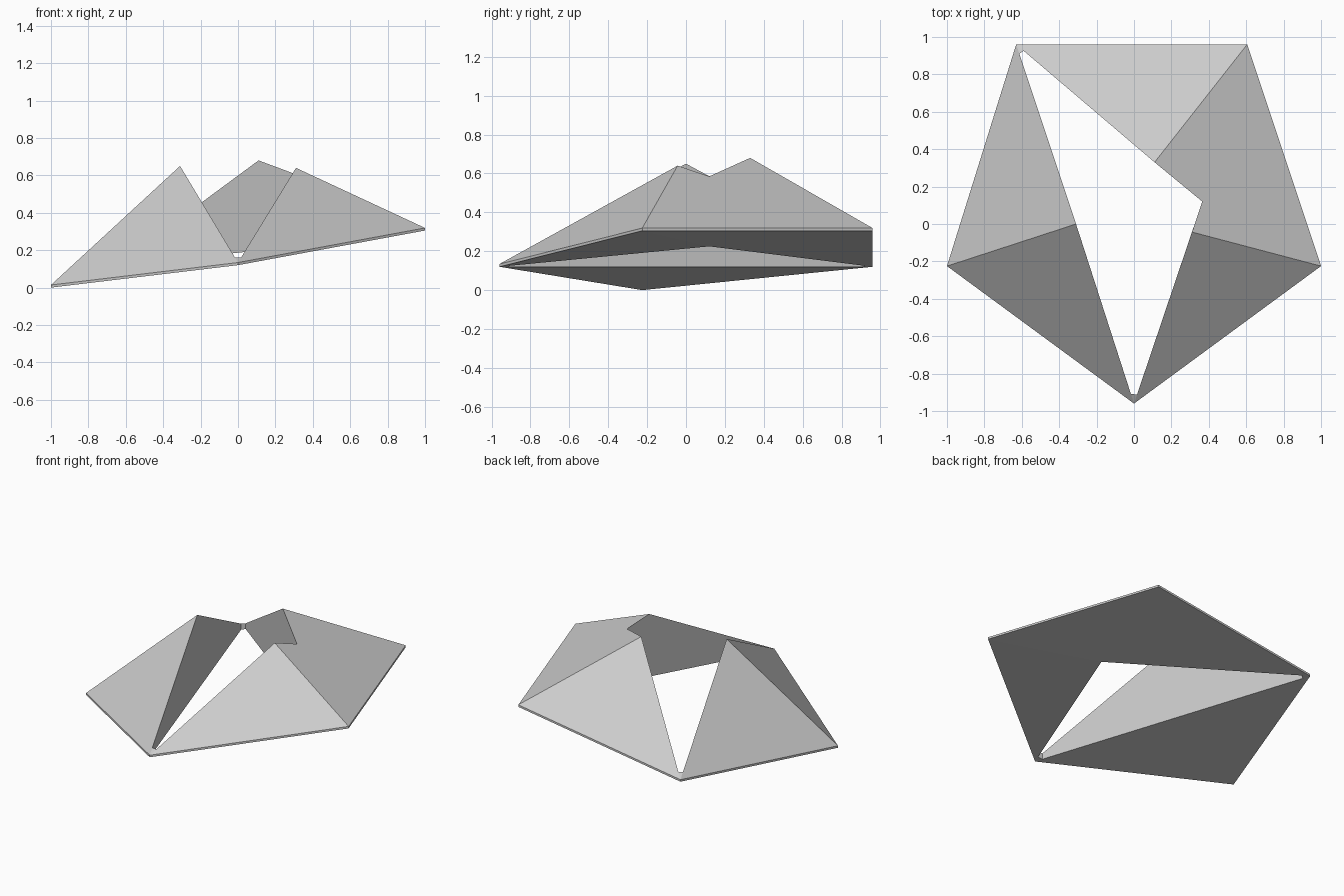
import bpy
import bmesh
from mathutils import Vector

cube = bpy.data.objects.get("Cube")
if cube:
    bpy.data.objects.remove(cube, do_unlink=True)

RIM = Vector((0, 0, 0.014))   # height of the thin outer edge
TIP = 0.053                   # where the slit stops short of the outer corners

# Underside outline of the folded pentagon
low = {
    "front": Vector((0, -0.96, 0.12)),
    "right": Vector((-1, -0.225, 0)),
    "back_right": Vector((-0.63, 0.96, 0.12)),
    "back_left": Vector((0.605, 0.96, 0.305)),
    "left": Vector((1, -0.225, 0.305)),
}
outline = list(low)
pts = {name + "_low": p for name, p in low.items()}
pts.update({name: p + RIM for name, p in low.items()})

# Peaks around the opening, and the notch where two inner walls meet
pts["peak_right"] = Vector((-0.31, 0, 0.65))
pts["peak_back"] = Vector((0.11, 0.33, 0.68))
pts["peak_left"] = Vector((0.31, -0.043, 0.64))
pts["notch"] = Vector((0.365, 0.12, 0.585))
pts["notch_low"] = Vector((0.365, 0.12, 0.225))


def slit_end(name, corner, peak, floor_end):
    """Top and bottom points where an inner wall stops near a corner."""
    top = pts[corner].lerp(pts[peak], TIP)
    a, b = pts[corner + "_low"], pts[floor_end + "_low"]
    t = (top.y - a.y) / (b.y - a.y)
    pts[name] = top
    pts[name + "_low"] = Vector((top.x, top.y, a.z + t * (b.z - a.z)))


slit_end("front_a", "front", "peak_right", "back_right")
slit_end("front_b", "front", "peak_left", "notch")
slit_end("back_a", "back_right", "peak_right", "front")
slit_end("back_b", "back_right", "peak_back", "notch")

faces = [
    # sloping outer panels
    "front front_a peak_right right",
    "right peak_right back_a back_right",
    "back_right back_b peak_back back_left",
    "back_left peak_back notch peak_left left",
    "left peak_left front_b front",
    "front front_b front_a",
    "back_right back_a back_b",
    # upright inner walls
    "front_a_low back_a_low back_a peak_right front_a",
    "back_a_low back_b_low back_b back_a",
    "back_b_low notch_low notch peak_back back_b",
    "notch_low front_b_low front_b peak_left notch",
    "front_b_low front_a_low front_a front_b",
    # underside
    "front_low right_low back_right_low back_a_low front_a_low",
    "front_low front_b_low notch_low left_low",
    "left_low notch_low back_left_low",
    "back_left_low notch_low back_b_low back_right_low",
    "front_low front_a_low front_b_low",
    "back_right_low back_b_low back_a_low",
]
# thin outer rim
for a, b in zip(outline, outline[1:] + outline[:1]):
    faces.append(f"{a} {b} {b}_low {a}_low")

bm = bmesh.new()
verts = {name: bm.verts.new(p) for name, p in pts.items()}
for face in faces:
    bm.faces.new([verts[n] for n in face.split()])
bmesh.ops.recalc_face_normals(bm, faces=bm.faces[:])
mesh = bpy.data.meshes.new("folded_ring")
bm.to_mesh(mesh)
bm.free()

mat = bpy.data.materials.new("light_grey")
mat.use_nodes = True
grey = (0.6, 0.6, 0.6, 1)
mat.diffuse_color = grey
mat.node_tree.nodes["Principled BSDF"].inputs["Base Color"].default_value = grey
mesh.materials.append(mat)

ring = bpy.data.objects.new("folded_ring", mesh)
bpy.context.collection.objects.link(ring)
